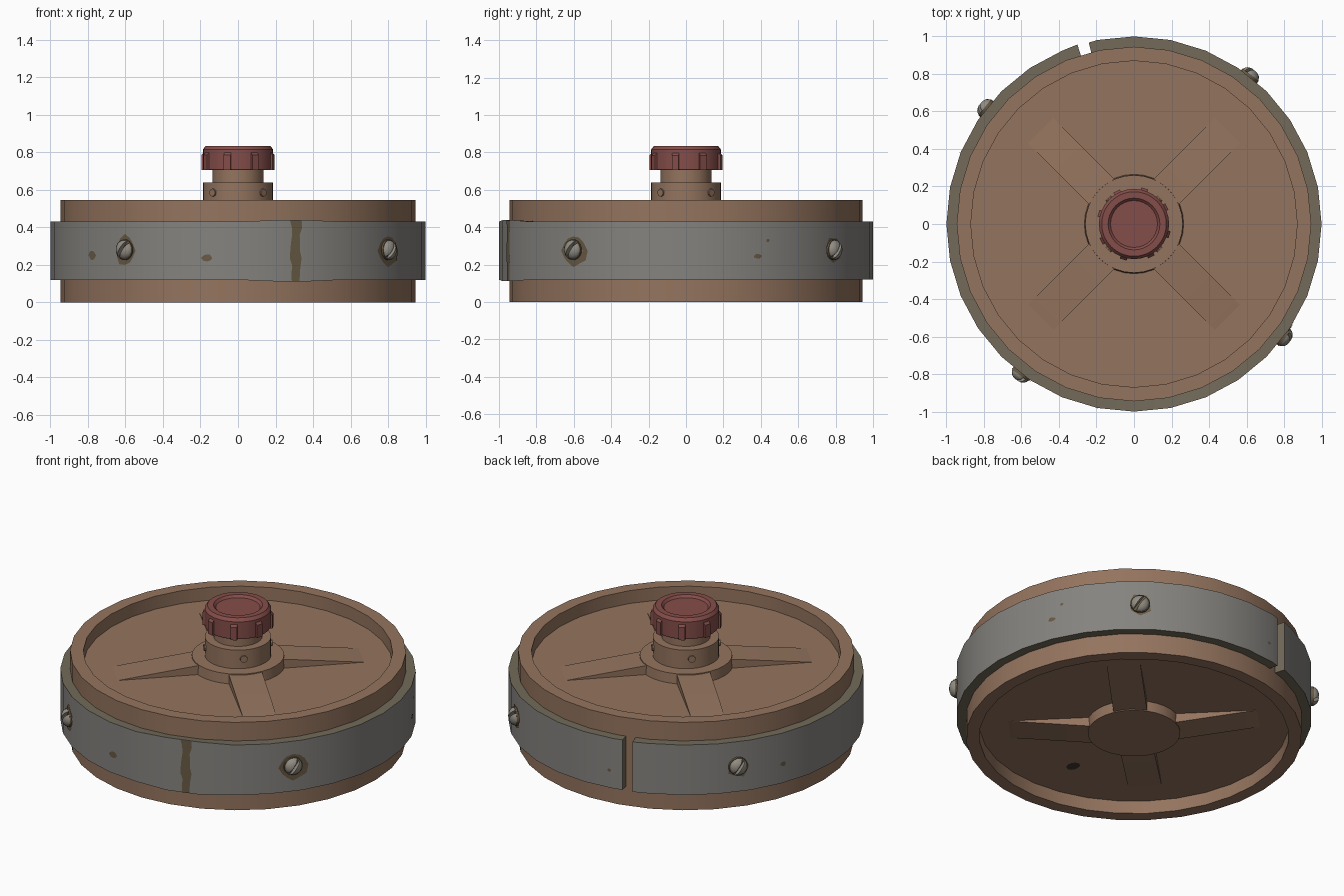
import bpy, bmesh, random
from math import cos, sin, pi, radians
from mathutils import Matrix, Vector

random.seed(4)
SIDES = 32
HEIGHT = 0.545
made = []

if "Cube" in bpy.data.objects:
    bpy.data.objects.remove(bpy.data.objects["Cube"], do_unlink=True)


def colour(name, *rgb):
    lin = [((c / 255 + 0.055) / 1.055) ** 2.4 for c in rgb] + [1]
    m = bpy.data.materials.new(name)
    m.use_nodes = True
    m.diffuse_color = lin
    node = m.node_tree.nodes["Principled BSDF"]
    node.inputs["Base Color"].default_value = lin
    node.inputs["Roughness"].default_value = 0.8
    return m


BROWN = colour("warm_brown", 148, 116, 94)
GREY = colour("steel_grey", 133, 131, 127)
OLIVE = colour("worn_olive", 114, 106, 90)
RUST = colour("rust_brown", 104, 90, 68)
RED = colour("dull_red", 132, 77, 73)
SCREW = colour("screw_grey", 146, 141, 131)
DARK = colour("dark_stain", 62, 54, 45)


def finish(bm, name, *mats, matrix=None):
    if matrix:
        bm.transform(matrix)
    mesh = bpy.data.meshes.new(name)
    bm.to_mesh(mesh)
    bm.free()
    for m in mats:
        mesh.materials.append(m)
    obj = bpy.data.objects.new(name, mesh)
    bpy.context.collection.objects.link(obj)
    made.append(obj)
    return obj


def lathe(profile, sides=SIDES):
    bm = bmesh.new()
    verts = [bm.verts.new((r, 0, z)) for r, z in profile]
    edges = [bm.edges.new(pair) for pair in zip(verts, verts[1:])]
    bmesh.ops.spin(bm, geom=verts + edges, cent=(0, 0, 0), axis=(0, 0, 1),
                   angle=2 * pi, steps=sides, use_merge=False)
    bmesh.ops.remove_doubles(bm, verts=bm.verts, dist=0.0005)
    bmesh.ops.recalc_face_normals(bm, faces=bm.faces)
    return bm


def prism(outline, half_width):
    """Extrude an x-z outline along y."""
    bm = bmesh.new()
    face = bm.faces.new([bm.verts.new((x, -half_width, z)) for x, z in outline])
    ext = bmesh.ops.extrude_face_region(bm, geom=[face])
    moved = [g for g in ext["geom"] if isinstance(g, bmesh.types.BMVert)]
    bmesh.ops.translate(bm, verts=moved, vec=(0, 2 * half_width, 0))
    bmesh.ops.recalc_face_normals(bm, faces=bm.faces)
    return bm


def turn(degrees):
    return Matrix.Rotation(radians(degrees), 4, 'Z')


# Drum: both faces recessed around a raised hub
half = [(0, 0.525), (0.26, 0.525), (0.265, 0.465), (0.87, 0.465),
        (0.87, HEIGHT), (0.945, HEIGHT)]
finish(lathe(half + [(r, HEIGHT - z) for r, z in reversed(half)]), "drum", BROWN)

# Wedge ribs on the top and bottom faces
wedge = [(0.2, 0.45), (0.2, 0.52), (0.25, 0.52), (0.72, 0.463), (0.72, 0.45)]
for i in range(4):
    angle = 45 + 90 * i
    finish(prism(wedge, 0.095), "top_rib", BROWN, matrix=turn(angle))
    under = [(x, HEIGHT - z) for x, z in wedge]
    finish(prism(under, 0.095), "bottom_rib", BROWN, matrix=turn(angle))


# Split metal band around the drum
def band_radius(deg):
    step = 360 / SIDES
    return cos(pi / SIDES) / cos(radians(deg % step - step / 2))


GAP_START, GAP_END = 104, 107.5
angles = [GAP_END] + [k * 360 / SIDES for k in range(10, 42)] + [GAP_START + 360]
bm = bmesh.new()
rings = []
for a in angles:
    bulge = 0.008 if 280 < a < 300 else 0
    lift = 0.008 if a == GAP_END else 0
    corners = [(0.937, 0.12), (band_radius(a) + lift, 0.12 - bulge),
               (band_radius(a) + lift, 0.43 + bulge), (0.937, 0.43)]
    rings.append([bm.verts.new((r * cos(radians(a)), r * sin(radians(a)), z))
                  for r, z in corners])
for p, q in zip(rings, rings[1:]):
    for j in range(4):
        k = (j + 1) % 4
        bm.faces.new((p[j], p[k], q[k], q[j]))
bm.faces.new(rings[0])
bm.faces.new(rings[-1])
bmesh.ops.recalc_face_normals(bm, faces=bm.faces)
for f in bm.faces:
    mid = f.calc_center_median()
    mid.z = 0
    f.material_index = 0 if f.normal.dot(mid.normalized()) > 0.7 else 1
finish(bm, "metal_band", GREY, OLIVE)


# Worn patches lying on the band
def patch(deg, z, half_w, half_h, tall=False):
    bm = bmesh.new()

    def point(u, v):
        a = deg + u * 180 / pi
        r = band_radius(a) + 0.004
        return bm.verts.new((r * cos(radians(a)), r * sin(radians(a)), z + v))

    if tall:
        rows = []
        for k in range(9):
            v = half_h * (k / 4 - 1)
            rows.append([point(side * half_w * random.uniform(0.6, 1.1), v)
                         for side in (-1, 1)])
        for a, b in zip(rows, rows[1:]):
            bm.faces.new((a[0], a[1], b[1], b[0]))
    else:
        centre = point(0, 0)
        loop = []
        for k in range(12):
            s = random.uniform(0.8, 1.1)
            loop.append(point(half_w * s * cos(k * pi / 6), half_h * s * sin(k * pi / 6)))
        for a, b in zip(loop, loop[1:] + loop[:1]):
            bm.faces.new((centre, a, b))
    finish(bm, "worn_patch", RUST)


patch(-72, 0.275, 0.032, 0.162, tall=True)
for spot in [(-141, 0.25, 0.03, 0.025), (-99.5, 0.237, 0.03, 0.018),
             (22.5, 0.245, 0.025, 0.014), (26, 0.33, 0.01, 0.01),
             (158, 0.24, 0.02, 0.014), (99.5, 0.23, 0.012, 0.01)]:
    patch(*spot)

# Slotted screws, each in a worn ring
dome = [(0, 0.012), (0.053, 0.012), (0.05, 0.025), (0.04, 0.038),
        (0.022, 0.047), (0, 0.05)]
for deg, size in ((-127, 0.075), (-37, 0.085), (52, 0.065), (142, 0.062)):
    patch(deg, 0.275, size, size * 1.1)
    out = Vector((cos(radians(deg)), sin(radians(deg)), 0))
    place = (Matrix.Translation(out * 0.992 + Vector((0, 0, 0.28)))
             @ out.to_track_quat('Z', 'Y').to_matrix().to_4x4() @ turn(-35))
    base = lathe([(0, 0), (0.055, 0), (0.055, 0.018), (0, 0.018)], 16)
    finish(base, "screw_base", RUST, matrix=place)
    for side in (-1, 1):
        bm = lathe(dome, 16)
        geom = bm.verts[:] + bm.edges[:] + bm.faces[:]
        cut = bmesh.ops.bisect_plane(bm, geom=geom, plane_co=(side * 0.009, 0, 0),
                                     plane_no=(side, 0, 0), clear_inner=True)
        rim = [e for e in cut["geom_cut"] if isinstance(e, bmesh.types.BMEdge)]
        bmesh.ops.holes_fill(bm, edges=rim)
        bmesh.ops.recalc_face_normals(bm, faces=bm.faces)
        finish(bm, "screw_head_half", SCREW, matrix=place)

# Stem: collar and neck
finish(lathe([(0, 0.5), (0.187, 0.5), (0.187, 0.64), (0.137, 0.64),
              (0.137, 0.72), (0, 0.72)]), "stem", BROWN)
for i in range(4):
    pin = lathe([(0, 0), (0.021, 0), (0.021, 0.02), (0, 0.02)], 10)
    finish(pin, "collar_pin", BROWN,
           matrix=turn(45 + 90 * i) @ Matrix.Translation((0.175, 0, 0.585))
           @ Matrix.Rotation(pi / 2, 4, 'Y'))

# Red cap with dished top and grip lugs
finish(lathe([(0, 0.706), (0.183, 0.706), (0.187, 0.712), (0.187, 0.815),
              (0.172, 0.834), (0.138, 0.834), (0.125, 0.82), (0, 0.82)]),
       "cap", RED)
lug = [(0.17, 0.706), (0.198, 0.706), (0.198, 0.785), (0.186, 0.798), (0.17, 0.798)]
for i in range(8):
    finish(prism(lug, 0.019), "cap_lug", RED, matrix=turn(28 + 45 * i))

# Dark stain under the drum
bm = bmesh.new()
bmesh.ops.create_circle(bm, cap_ends=True, segments=12, radius=0.045)
bmesh.ops.reverse_faces(bm, faces=bm.faces)
finish(bm, "underside_stain", DARK,
       matrix=Matrix.Translation((-0.04, -0.58, 0.077)) @ Matrix.Scale(0.75, 4, (1, 0, 0)))

# Smooth shading with crisp corners
bpy.ops.object.select_all(action='DESELECT')
for obj in made:
    obj.select_set(True)
bpy.context.view_layer.objects.active = made[0]
bpy.ops.object.shade_smooth_by_angle(angle=radians(30))
